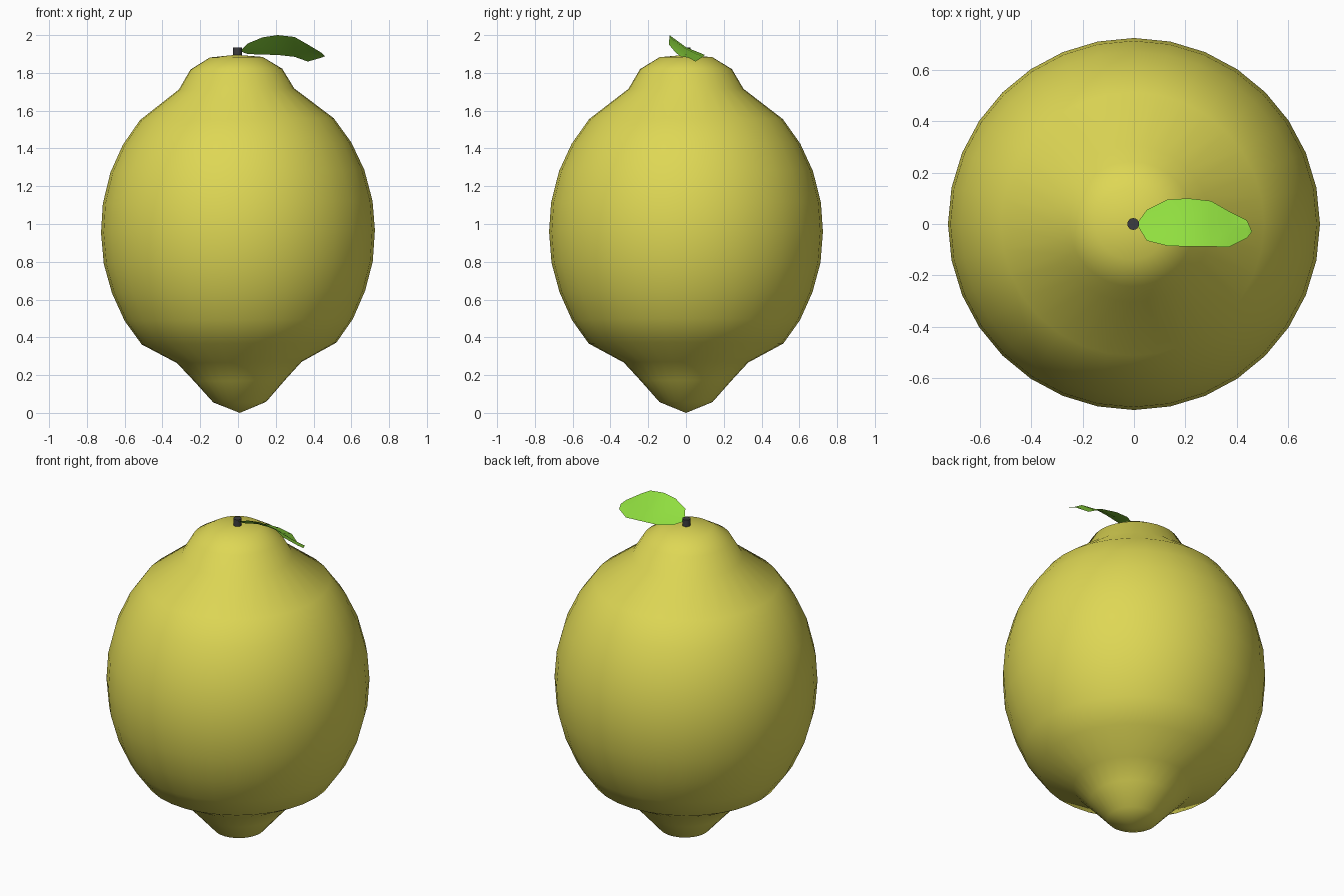
import bpy, bmesh, math

if "Cube" in bpy.data.objects:
    bpy.data.objects.remove(bpy.data.objects["Cube"])


def material(name, color):
    m = bpy.data.materials.new(name)
    m.diffuse_color = (*color, 1)
    m.use_nodes = True
    m.node_tree.nodes["Principled BSDF"].inputs["Base Color"].default_value = m.diffuse_color
    return m


def make_object(name, verts, faces, mat):
    me = bpy.data.meshes.new(name)
    me.from_pydata(verts, [], faces)
    bm = bmesh.new()
    bm.from_mesh(me)
    bmesh.ops.recalc_face_normals(bm, faces=bm.faces)
    bm.to_mesh(me)
    bm.free()
    me.materials.append(mat)
    for p in me.polygons:
        p.use_smooth = True
    ob = bpy.data.objects.new(name, me)
    bpy.context.collection.objects.link(ob)
    return ob


# Fruit body: revolved profile (radius, height), leaning very slightly
rings = [(0.14, 0.057), (0.24, 0.17), (0.33, 0.267), (0.515, 0.367), (0.604, 0.492),
         (0.67, 0.64), (0.712, 0.795), (0.725, 0.96), (0.714, 1.115), (0.672, 1.28),
         (0.605, 1.425), (0.513, 1.555), (0.305, 1.715), (0.243, 1.82), (0.14, 1.883)]
SEG = 32
verts = [(r * math.cos(2 * math.pi * i / SEG), r * math.sin(2 * math.pi * i / SEG), z)
         for r, z in rings for i in range(SEG)]
bottom, top = len(verts), len(verts) + 1
verts += [(0, 0, 0.0), (0, 0, 1.896)]
verts = [(x + 0.01 * (0.95 - z), y, z + 0.01 * x) for x, y, z in verts]
faces = []
last = (len(rings) - 1) * SEG
for i in range(SEG):
    j = (i + 1) % SEG
    faces += [(bottom, j, i), (top, last + i, last + j)]
    for k in range(0, last, SEG):
        faces.append((k + i, k + j, k + SEG + j, k + SEG + i))
make_object("lemon_body", verts, faces, material("lemon_yellow", (0.73, 0.68, 0.09)))

# Stem stub
bpy.ops.mesh.primitive_cylinder_add(vertices=16, radius=0.023, depth=0.05,
                                    location=(-0.003, 0, 1.91))
stem = bpy.context.object
stem.name = "stem"
stem.data.materials.append(material("stem_dark", (0.045, 0.045, 0.05)))
bpy.ops.object.shade_smooth_by_angle()

# Leaf: cross rows of x, front edge (y, z), midrib (y, z), back edge (y, z)
rows = [(0.05, -0.065, 1.955, -0.01, 1.922, 0.055, 1.90),
        (0.13, -0.085, 1.988, 0.0, 1.935, 0.095, 1.897),
        (0.21, -0.088, 2.0, 0.0, 1.936, 0.1, 1.895),
        (0.30, -0.088, 1.99, 0.0, 1.926, 0.09, 1.885),
        (0.37, -0.09, 1.95, -0.01, 1.91, 0.05, 1.86),
        (0.44, -0.055, 1.908, -0.02, 1.895, 0.015, 1.88)]
lv = [(r[0], r[c], r[c + 1]) for r in rows for c in (1, 3, 5)]
base, tip = len(lv), len(lv) + 1
lv += [(0.01, 0, 1.915), (0.46, -0.03, 1.888)]
lf = []
for c in (0, 1):
    end = 3 * (len(rows) - 1) + c
    lf += [(base, c, c + 1), (tip, end + 1, end)]
    for k in range(len(rows) - 1):
        a = 3 * k + c
        lf.append((a, a + 3, a + 4, a + 1))
leaf = make_object("leaf", lv, lf, material("leaf_green", (0.28, 0.73, 0.05)))
if leaf.data.polygons[0].normal.z < 0:
    leaf.data.flip_normals()
